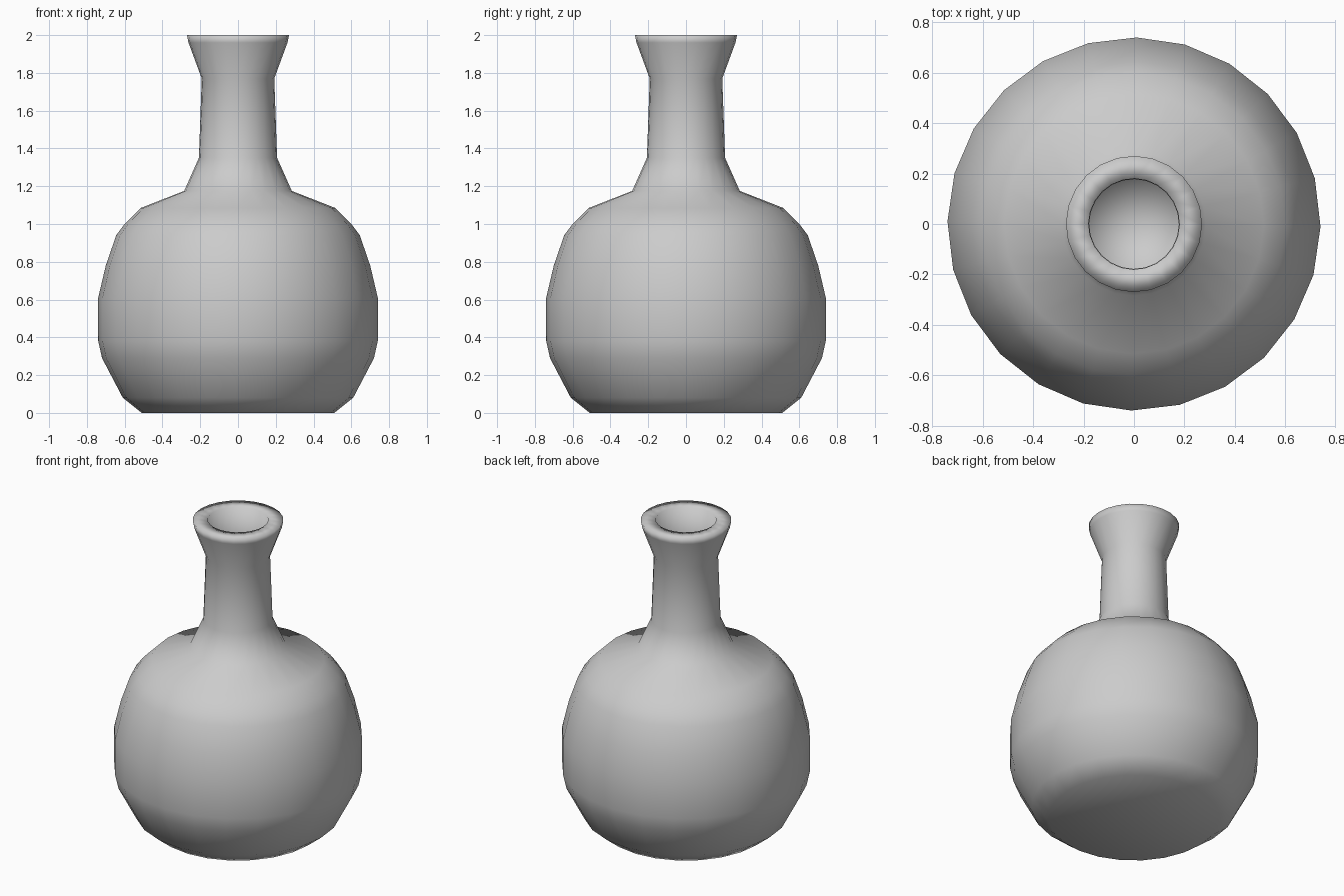
import bpy
import bmesh
from math import cos, sin, pi, radians

SEGMENTS = 24
TWIST = radians(-0.8)

cube = bpy.data.objects.get("Cube")
if cube:
    bpy.data.objects.remove(cube, do_unlink=True)


def make_material(name, colour):
    mat = bpy.data.materials.new(name)
    mat.use_nodes = True
    mat.diffuse_color = colour
    mat.node_tree.nodes["Principled BSDF"].inputs["Base Color"].default_value = colour
    return mat


def lathe(name, profile, mat):
    """Revolve (radius, height) points around z and cap both ends with fans."""
    bm = bmesh.new()
    rings = []
    for r, z in profile:
        angles = [TWIST + 2 * pi * i / SEGMENTS for i in range(SEGMENTS)]
        rings.append([bm.verts.new((r * cos(a), r * sin(a), z)) for a in angles])
    for low, high in zip(rings, rings[1:]):
        for i in range(SEGMENTS):
            j = (i + 1) % SEGMENTS
            bm.faces.new((low[i], low[j], high[j], high[i]))
    for ring, (r, z) in ((rings[0], profile[0]), (rings[-1], profile[-1])):
        centre = bm.verts.new((0, 0, z))
        for i in range(SEGMENTS):
            bm.faces.new((ring[i], ring[(i + 1) % SEGMENTS], centre))
    bmesh.ops.recalc_face_normals(bm, faces=bm.faces)
    for face in bm.faces:
        face.smooth = True
    mesh = bpy.data.meshes.new(name)
    bm.to_mesh(mesh)
    bm.free()
    mesh.materials.append(mat)
    obj = bpy.data.objects.new(name, mesh)
    bpy.context.collection.objects.link(obj)
    return obj


# Round body, shoulder, neck and flared lip
outside = [
    (0.51, 0.0), (0.61, 0.08), (0.72, 0.29), (0.74, 0.38), (0.74, 0.61),
    (0.70, 0.78), (0.645, 0.94), (0.60, 1.0), (0.515, 1.085),
    (0.285, 1.175), (0.207, 1.35), (0.192, 1.77), (0.262, 1.96), (0.27, 2.0),
]
# Rim and hollow inside of the neck
inside = [(0.18, 2.0), (0.178, 1.77), (0.18, 1.35), (0.18, 0.9)]

lathe("bottle", outside + inside, make_material("plain grey", (0.6, 0.6, 0.6, 1)))
